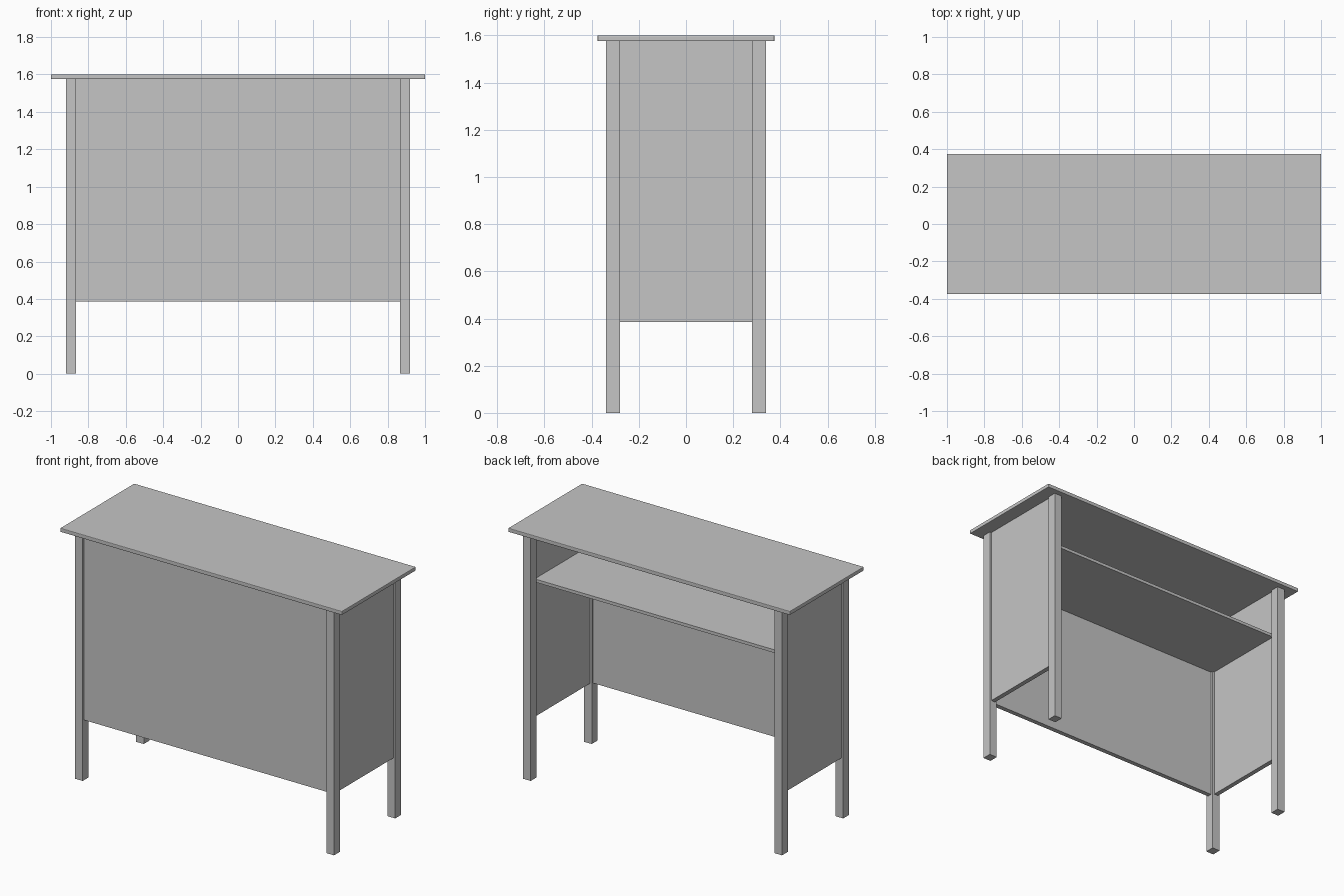
import bpy

cube = bpy.data.objects.get("Cube")
if cube:
    bpy.data.objects.remove(cube, do_unlink=True)

grey = bpy.data.materials.new("plain grey")
grey.use_nodes = True
grey.diffuse_color = (0.56, 0.56, 0.56, 1)
grey.node_tree.nodes["Principled BSDF"].inputs["Base Color"].default_value = grey.diffuse_color


def box(name, low, high, bevel=0):
    """Box between two opposite corners, with an optional soft edge."""
    centre = [(a + b) / 2 for a, b in zip(low, high)]
    bpy.ops.mesh.primitive_cube_add(size=1, location=centre)
    obj = bpy.context.object
    obj.name = name
    obj.scale = [b - a for a, b in zip(low, high)]
    bpy.ops.object.transform_apply(location=False, rotation=False, scale=True)
    obj.data.materials.append(grey)
    if bevel:
        mod = obj.modifiers.new("soft edge", "BEVEL")
        mod.width = bevel
        mod.segments = 2
    return obj


LEG_X, LEG_Y = (0.865, 0.92), (0.28, 0.34)   # inner and outer leg faces
TOP_Z, PANEL_Z = 1.575, 0.385
PANEL_X, PANEL_Y = (0.878, 0.908), (0.295, 0.325)

# Table top
box("table_top", (-1, -0.375, TOP_Z), (1, 0.375, 1.6), bevel=0.004)

# Legs and side panels
for side, sx in (("left", 1), ("right", -1)):
    lx, hx = sorted(sx * v for v in LEG_X)
    for end, sy in (("front", -1), ("back", 1)):
        ly, hy = sorted(sy * v for v in LEG_Y)
        box(f"{end}_{side}_leg", (lx, ly, 0), (hx, hy, TOP_Z))
    lx, hx = sorted(sx * v for v in PANEL_X)
    box(f"{side}_panel", (lx, -LEG_Y[0], PANEL_Z), (hx, LEG_Y[0], TOP_Z))

# Front panel between the legs
box("front_panel", (-LEG_X[0], -PANEL_Y[1], PANEL_Z), (LEG_X[0], -PANEL_Y[0], TOP_Z))

# Shelf under the top, open to the back
box("shelf", (-PANEL_X[0], -PANEL_Y[0], 1.25), (PANEL_X[0], LEG_Y[0], 1.27))
